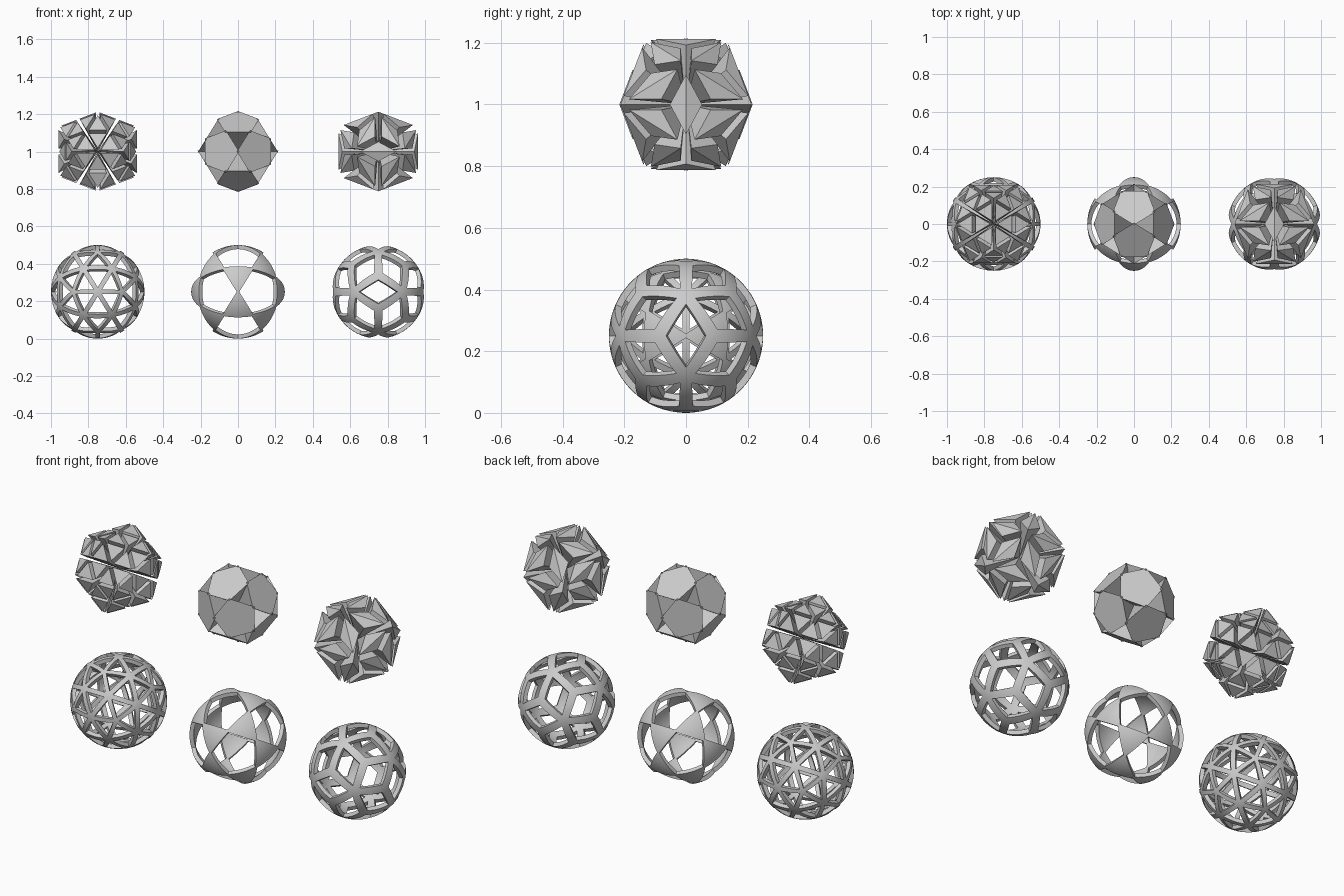
import bpy, bmesh
from math import atan2
from itertools import combinations
from mathutils import Vector

if "Cube" in bpy.data.objects:
    bpy.data.objects.remove(bpy.data.objects["Cube"])

R = 0.25
PHI = (1 + 5 ** 0.5) / 2

# Icosahedron with its two-fold axes on x, y and z
ico = []
for s in (-1, 1):
    for t in (-PHI, PHI):
        ico += [Vector((0, s, t)), Vector((s, t, 0)), Vector((t, 0, s))]
ico = [v.normalized() * R for v in ico]
edge_len = min((ico[0] - v).length for v in ico[1:])


def near(i, j):
    return abs((ico[i] - ico[j]).length - edge_len) < 1e-4


edges = [e for e in combinations(range(12), 2) if near(*e)]
tris = [t for t in combinations(range(12), 3)
        if all(near(*e) for e in combinations(t, 2))]


def outward(p):
    n = (p[1] - p[0]).cross(p[2] - p[1])
    return p if n.dot(sum(p, Vector())) > 0 else p[:1] + p[:0:-1]


def mid(i, j):
    return (ico[i] + ico[j]) / 2


# Triangle cells: every icosahedron face split in four
small_tris, mid_tris = [], []
for a, b, c in tris:
    ab, bc, ca = mid(a, b), mid(b, c), mid(c, a)
    mid_tris.append(outward([ab, bc, ca]))
    for p in ([ico[a], ab, ca], [ico[b], bc, ab], [ico[c], ca, bc]):
        small_tris.append(outward(p))

# Pentagon cells: midpoints of the five edges round each corner
pentagons = []
for i in range(12):
    pts = [mid(i, j) for j in range(12) if j != i and near(i, j)]
    z = ico[i].normalized()
    x = (pts[0] - z * pts[0].dot(z)).normalized()
    y = z.cross(x)
    pts.sort(key=lambda p: atan2(p.dot(y), p.dot(x)))
    pentagons.append(outward(pts))

# Rhombus cells: an edge and the centres of the two faces beside it
rhombi = []
for a, b in edges:
    c = [sum((ico[k] for k in t), Vector()) / 3 for t in tris if a in t and b in t]
    rhombi.append(outward([ico[a], c[0], ico[b], c[1]]))


def cell_centre(p):
    return (p[0] + p[2]) / 2 if len(p) == 4 else sum(p, Vector()) / len(p)


def to_object(bm, name, loc):
    me = bpy.data.meshes.new(name)
    bm.to_mesh(me)
    bm.free()
    ob = bpy.data.objects.new(name, me)
    ob.location = loc
    bpy.context.collection.objects.link(ob)
    return ob


def pyramid_cluster(name, cells, scale, x):
    """One pyramid per cell, all pointing at the common centre."""
    bm = bmesh.new()
    for p in cells:
        c = cell_centre(p)
        base = [bm.verts.new(c + (q - c) * scale) for q in p]
        tip = bm.verts.new((0, 0, 0))
        if len(p) == 4:
            bm.faces.new((base[0], base[1], base[2]))
            bm.faces.new((base[2], base[3], base[0]))
        else:
            bm.faces.new(base)
        for i in range(len(p)):
            bm.faces.new((base[i], tip, base[(i + 1) % len(p)]))
    return to_object(bm, name, (x, 0, 1.0))


def sphere_frame(name, parts, x, n=8, thick=0.022):
    """Rims of cells blown up to the sphere; hole scale 0 fills the cell."""
    bm = bmesh.new()
    for cells, hole in parts:
        m = 6 if hole == 0 else 2
        for p in cells:
            c = cell_centre(p)
            for i in range(len(p)):
                a, b = p[i], p[(i + 1) % len(p)]
                grid = []
                for k in range(m + 1):
                    f = 1 + (hole - 1) * k / m
                    grid.append([bm.verts.new(
                        (c + (a.lerp(b, j / n) - c) * f).normalized() * R)
                        for j in range(n + 1)])
                for k in range(m):
                    for j in range(n):
                        bm.faces.new((grid[k][j], grid[k][j + 1],
                                      grid[k + 1][j + 1], grid[k + 1][j]))
    bmesh.ops.remove_doubles(bm, verts=bm.verts, dist=1e-5)
    ob = to_object(bm, name, (x, 0, R))
    sol = ob.modifiers.new("shell", 'SOLIDIFY')
    sol.thickness = thick
    sol.offset = -1
    bpy.ops.object.select_all(action='DESELECT')
    ob.select_set(True)
    bpy.context.view_layer.objects.active = ob
    bpy.ops.object.modifier_apply(modifier="shell")
    bpy.ops.object.shade_smooth_by_angle()
    return ob


# Upper row: pyramid clusters
pyramid_cluster("triangle_pyramids", small_tris + mid_tris, 0.74, -0.75)
pyramid_cluster("pentagon_pyramids", pentagons, 1.06, 0)
pyramid_cluster("rhombus_pyramids", rhombi, 0.74, 0.75)

# Lower row: hollow spheres with matching holes
sphere_frame("triangle_hole_sphere", [(small_tris + mid_tris, 0.72)], -0.75, n=4)
sphere_frame("pentagon_hole_sphere", [(pentagons, 0.94), (mid_tris, 0)], 0)
sphere_frame("rhombus_hole_sphere", [(rhombi, 0.73)], 0.75)
